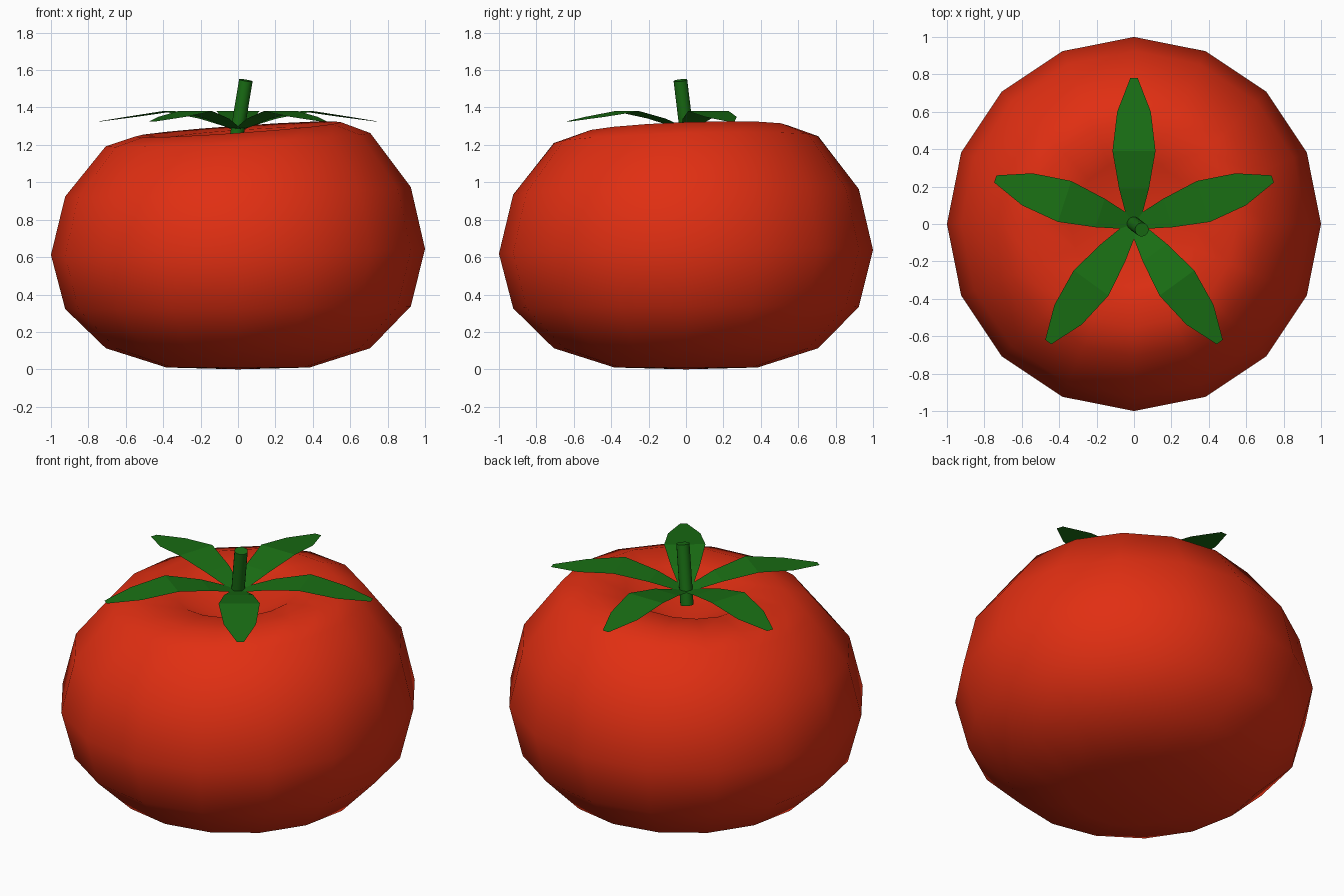
import bpy, bmesh, math
from mathutils import Vector

if "Cube" in bpy.data.objects:
    bpy.data.objects.remove(bpy.data.objects["Cube"])


def material(name, rgb):
    m = bpy.data.materials.new(name)
    m.diffuse_color = (*rgb, 1)
    m.use_nodes = True
    m.node_tree.nodes["Principled BSDF"].inputs["Base Color"].default_value = m.diffuse_color
    return m


RED = material("tomato_red", (0.75, 0.028, 0.006))
GREEN = material("leaf_green", (0.01, 0.16, 0.007))


def finish(bm, name, mat, smooth):
    bmesh.ops.recalc_face_normals(bm, faces=bm.faces)
    me = bpy.data.meshes.new(name)
    bm.to_mesh(me)
    bm.free()
    me.materials.append(mat)
    ob = bpy.data.objects.new(name, me)
    bpy.context.collection.objects.link(ob)
    for p in me.polygons:
        p.use_smooth = smooth
    return ob


# Fruit: 16-sided rings (radius, height, tilt in x, tilt in y), top leaning up to +x +y
SIDES = 16
RINGS = [(0.383, 0.01, 0, 0), (0.707, 0.113, 0, 0), (0.924, 0.33, 0.008, 0.004),
         (1.0, 0.628, 0.016, 0.01), (0.924, 0.949, 0.027, 0.016),
         (0.707, 1.228, 0.05, 0.026), (0.55, 1.283, 0.07, 0.035),
         (0.34, 1.268, 0.07, 0.035)]
bm = bmesh.new()
loops = []
for r, z, sx, sy in RINGS:
    loop = []
    for i in range(SIDES):
        a = math.tau * i / SIDES
        x, y = r * math.cos(a), r * math.sin(a)
        loop.append(bm.verts.new((x, y, z + sx * x + sy * y)))
    loops.append(loop)
bottom = bm.verts.new((0, 0, 0))
dimple = bm.verts.new((0, 0, 1.08))
for i in range(SIDES):
    j = (i + 1) % SIDES
    for lo, hi in zip(loops, loops[1:]):
        bm.faces.new((lo[i], lo[j], hi[j], hi[i]))
    bm.faces.new((bottom, loops[0][j], loops[0][i]))
    bm.faces.new((dimple, loops[-1][i], loops[-1][j]))
finish(bm, "fruit", RED, True)

# Leaves: five thin arched strips (distance, half width, height)
LEAF = [(0.0, 0.03, 1.28), (0.19, 0.08, 1.34), (0.39, 0.115, 1.38),
        (0.6, 0.09, 1.35), (0.78, 0.02, 1.325)]
for k in range(5):
    a = math.radians(90 + 72 * k)
    out, side = Vector((math.cos(a), math.sin(a), 0)), Vector((-math.sin(a), math.cos(a), 0))
    bm = bmesh.new()
    rows = [[bm.verts.new(out * d + side * s * w + Vector((0, 0, z))) for s in (-1, 1)]
            for d, w, z in LEAF]
    for p, q in zip(rows, rows[1:]):
        bm.faces.new((p[0], q[0], q[1], p[1]))
    finish(bm, f"leaf_{k + 1}", GREEN, False)

# Stem: leaning cylinder
base, tip = Vector((-0.015, 0.012, 1.2)), Vector((0.042, -0.03, 1.545))
axis = tip - base
bpy.ops.mesh.primitive_cylinder_add(vertices=16, radius=0.037, depth=axis.length,
                                    location=(base + tip) / 2,
                                    rotation=axis.to_track_quat('Z', 'Y').to_euler())
stem = bpy.context.object
stem.name = "stem"
stem.data.materials.append(GREEN)
bpy.ops.object.shade_smooth_by_angle()
